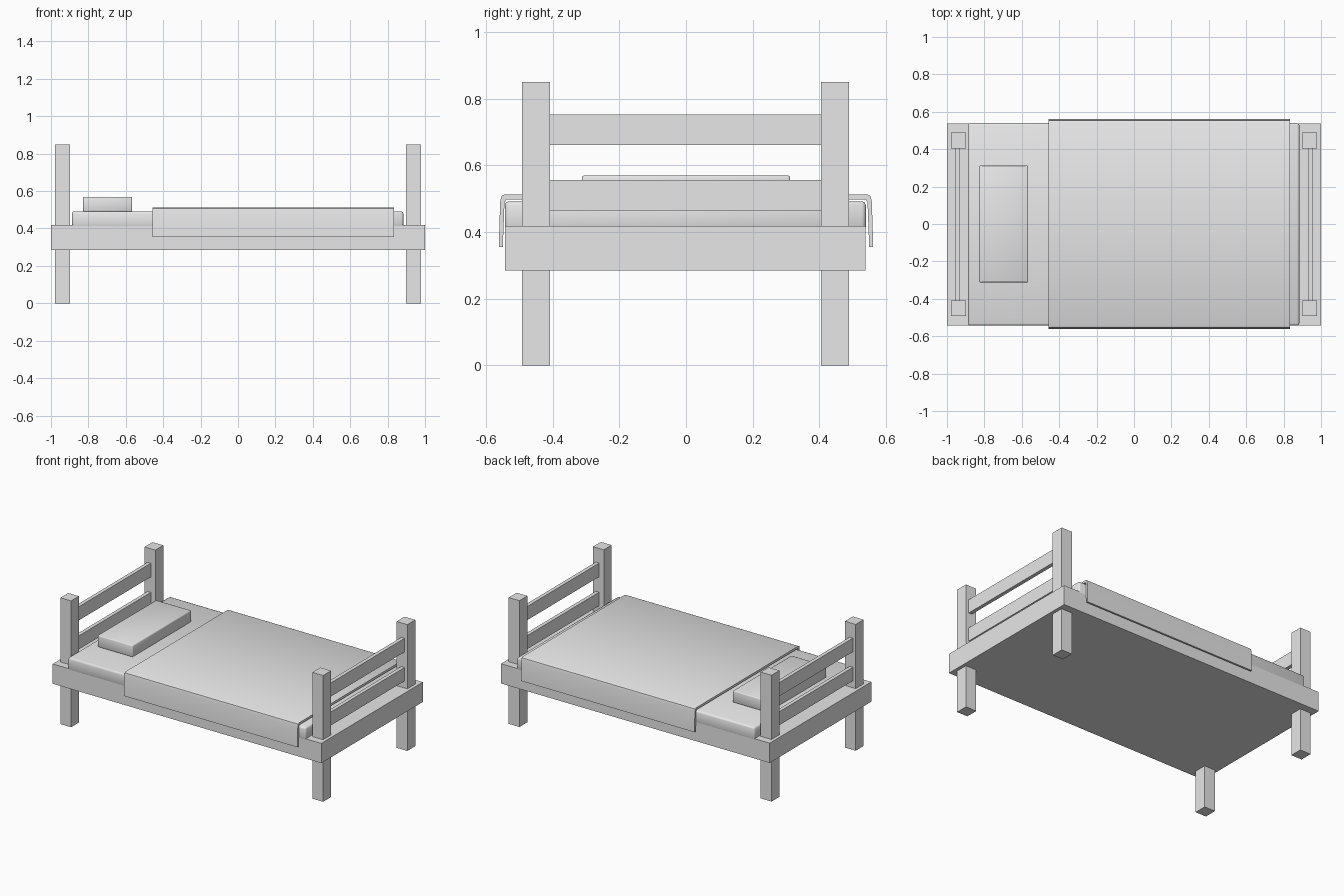
import bpy
import bmesh
import math

cube = bpy.data.objects.get("Cube")
if cube:
    bpy.data.objects.remove(cube, do_unlink=True)

GREY = (0.8, 0.8, 0.8, 1.0)
grey = bpy.data.materials.new("plain_grey")
grey.use_nodes = True
grey.diffuse_color = GREY
grey.node_tree.nodes["Principled BSDF"].inputs["Base Color"].default_value = GREY


def finish(name, bm, smooth=False):
    bmesh.ops.recalc_face_normals(bm, faces=bm.faces[:])
    mesh = bpy.data.meshes.new(name)
    bm.to_mesh(mesh)
    bm.free()
    mesh.materials.append(grey)
    obj = bpy.data.objects.new(name, mesh)
    bpy.context.collection.objects.link(obj)
    if smooth:
        bpy.ops.object.select_all(action="DESELECT")
        obj.select_set(True)
        bpy.context.view_layer.objects.active = obj
        bpy.ops.object.shade_smooth_by_angle(angle=math.radians(50))
    return obj


def box(name, x, y, z, bevel=0.0):
    """Box spanning the given (low, high) ranges, with optional soft edges."""
    bm = bmesh.new()
    bmesh.ops.create_cube(bm, size=1)
    for v in bm.verts:
        for axis, (low, high) in enumerate((x, y, z)):
            v.co[axis] = high if v.co[axis] > 0 else low
    if bevel:
        bmesh.ops.bevel(bm, geom=bm.edges[:], offset=bevel, segments=2,
                        profile=0.5, affect="EDGES")
    return finish(name, bm, smooth=bevel > 0)


# Bed base
box("bed_frame", (-1, 1), (-0.542, 0.538), (0.285, 0.418))

# Posts and rails at both ends
for end, side in (("head", -1), ("foot", 1)):
    post_x = sorted((side * 0.898, side * 0.978))
    rail_x = sorted((side * 0.932, side * 0.957))
    for label, y in (("front", (-0.492, -0.408)), ("back", (0.404, 0.488))):
        box(f"{end}_{label}_post", post_x, y, (0, 0.85))
    for label, z in (("lower", (0.465, 0.556)), ("upper", (0.66, 0.752))):
        box(f"{end}_{label}_rail", rail_x, (-0.41, 0.406), z)

# Bedding
box("mattress", (-0.887, 0.884), (-0.543, 0.539), (0.404, 0.492), 0.012)
box("pillow", (-0.828, -0.566), (-0.312, 0.312), (0.49, 0.569), 0.006)

# Blanket: thin draped sheet, open below and at both ends
outer = [(0.561, 0.355), (0.557, 0.49), (0.553, 0.508), (0.543, 0.513)]
inner = [(0.549, 0.355), (0.544, 0.488), (0.538, 0.498)]
half = outer + inner[::-1]
profile = outer + [(-y, z) for y, z in reversed(outer)]
profile += [(-y, z) for y, z in inner] + inner[::-1]

bm = bmesh.new()
section = bm.faces.new([bm.verts.new((-0.456, y, z)) for y, z in profile])
sweep = bmesh.ops.extrude_face_region(bm, geom=[section])
moved = [v for v in sweep["geom"] if isinstance(v, bmesh.types.BMVert)]
bmesh.ops.translate(bm, verts=moved, vec=(1.291, 0, 0))
# Remove the kept start cap if it became internal, then close open ends
bmesh.ops.holes_fill(bm, edges=[e for e in bm.edges if e.is_boundary], sides=0)
finish("blanket", bm, smooth=True)
